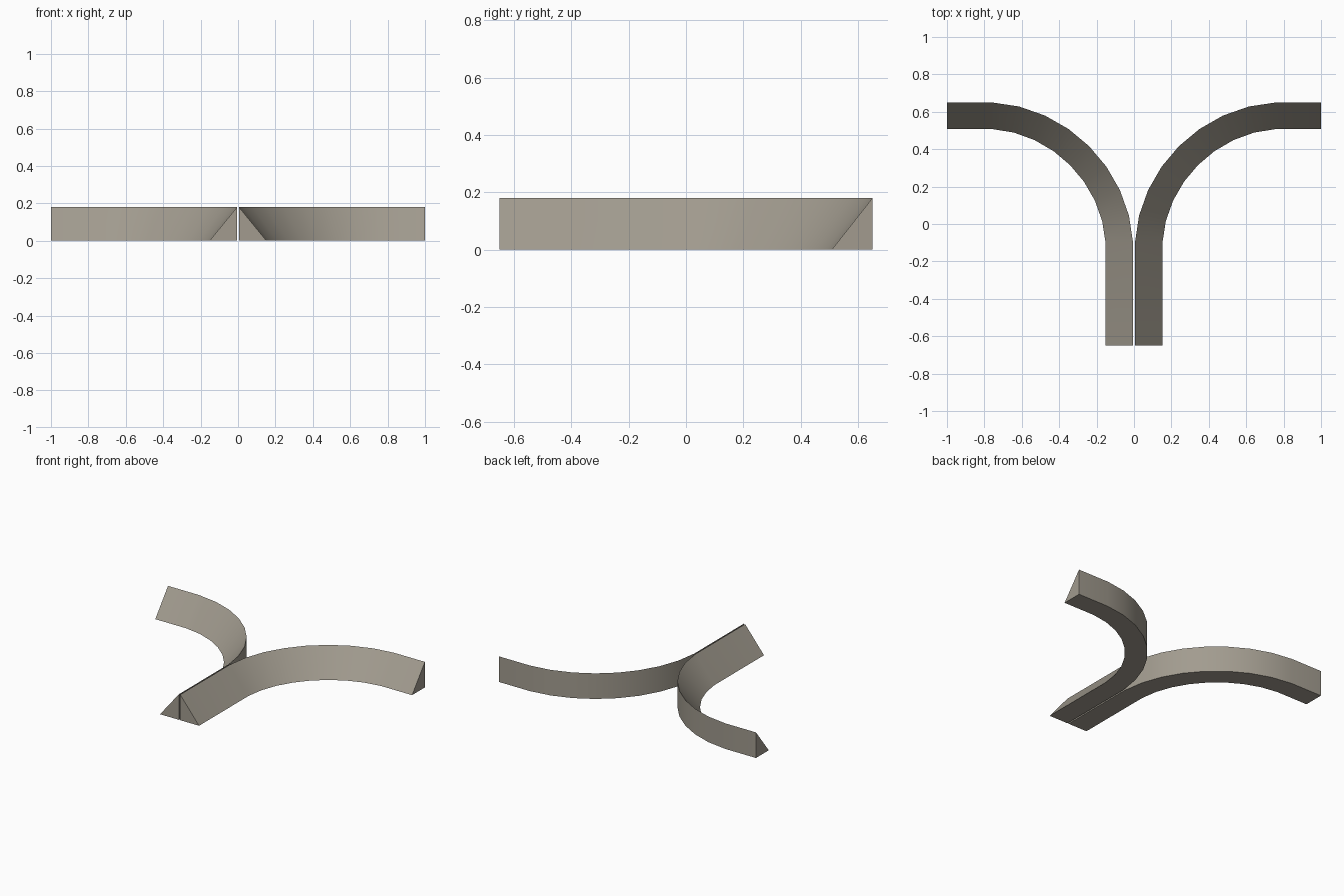
import bpy, bmesh, math

if "Cube" in bpy.data.objects:
    bpy.data.objects.remove(bpy.data.objects["Cube"])

stone = bpy.data.materials.new("warm_grey")
stone.diffuse_color = (0.36, 0.33, 0.275, 1)
stone.use_nodes = True
stone.node_tree.nodes["Principled BSDF"].inputs["Base Color"].default_value = stone.diffuse_color

GAP, WIDTH, HEIGHT = 0.005, 0.147, 0.18
CX, CY, R = 0.76, -0.10, 0.755
STEPS = 8


def path():
    """Wall-side points and directions towards the sloping side."""
    pts = [((GAP, -0.65), (1, 0))]
    for i in range(STEPS + 1):
        a = math.pi / 2 * i / STEPS
        dx, dy = math.cos(a), -math.sin(a)
        r = R - 0.02 * math.sin(2 * a)          # slightly flattened bend
        y = CY - dy * r * 0.75 / R
        pts.append(((CX - dx * r, y), (dx, dy)))
    pts.append(((1.0, 0.65), (0, -1)))
    return pts


def curved_wedge(name, side):
    bm = bmesh.new()
    rings = []
    for (x, y), (dx, dy) in path():
        w = WIDTH - 0.005 * abs(dy)
        section = [(x, y, 0), (x + dx * w, y + dy * w, 0), (x, y, HEIGHT)]
        rings.append([bm.verts.new((side * px, py, pz)) for px, py, pz in section])
    # Skin between the triangular sections, then close both ends
    for a, b in zip(rings, rings[1:]):
        for k in range(3):
            n = (k + 1) % 3
            bm.faces.new((a[k], a[n], b[n], b[k]))
    bm.faces.new(rings[0])
    bm.faces.new(rings[-1])
    bmesh.ops.recalc_face_normals(bm, faces=bm.faces)
    mesh = bpy.data.meshes.new(name)
    bm.to_mesh(mesh)
    bm.free()
    mesh.materials.append(stone)
    ob = bpy.data.objects.new(name, mesh)
    bpy.context.collection.objects.link(ob)
    bpy.ops.object.select_all(action='DESELECT')
    ob.select_set(True)
    bpy.context.view_layer.objects.active = ob
    bpy.ops.object.shade_smooth_by_angle(angle=math.radians(30))


# Two mirrored wedge rails, back to back at the front and parting at the rear
curved_wedge("right_curved_wedge", 1)
curved_wedge("left_curved_wedge", -1)
